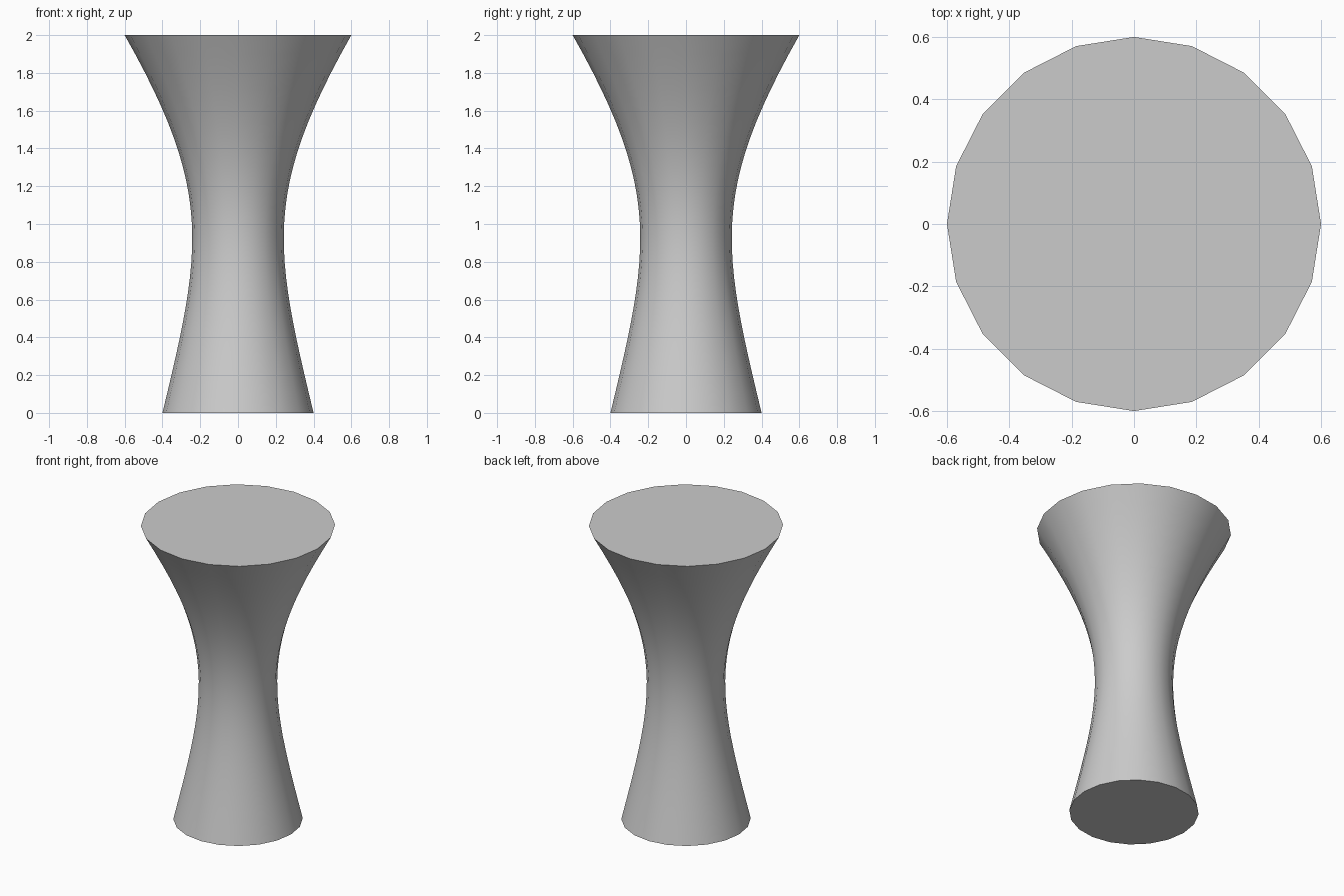
import bpy, bmesh
from math import cos, sin, pi, radians

if "Cube" in bpy.data.objects:
    bpy.data.objects.remove(bpy.data.objects["Cube"])

SIDES, STEPS = 20, 24
# profile control points: cubic curve for the flared waist (radius, height)
P = [(0.40, 0.0), (0.19, 0.87), (0.13, 1.17), (0.60, 2.0)]


def bezier(t):
    w = ((1 - t) ** 3, 3 * t * (1 - t) ** 2, 3 * t * t * (1 - t), t ** 3)
    return [sum(k * p[i] for k, p in zip(w, P)) for i in (0, 1)]


# waisted column: stacked 20-sided rings joined by walls
bm = bmesh.new()
rings = []
for s in range(STEPS + 1):
    r, z = bezier(s / STEPS)
    rings.append([bm.verts.new((r * cos(2 * pi * i / SIDES), r * sin(2 * pi * i / SIDES), z))
                  for i in range(SIDES)])
for a, b in zip(rings, rings[1:]):
    for i in range(SIDES):
        j = (i + 1) % SIDES
        bm.faces.new((a[i], a[j], b[j], b[i]))

# flat end caps
bm.faces.new(rings[0][::-1])
bm.faces.new(rings[-1])

mesh = bpy.data.meshes.new("waisted_column")
bm.to_mesh(mesh)
bm.free()
column = bpy.data.objects.new("waisted_column", mesh)
bpy.context.collection.objects.link(column)
bpy.context.view_layer.objects.active = column
column.select_set(True)
bpy.ops.object.shade_smooth_by_angle(angle=radians(30))
